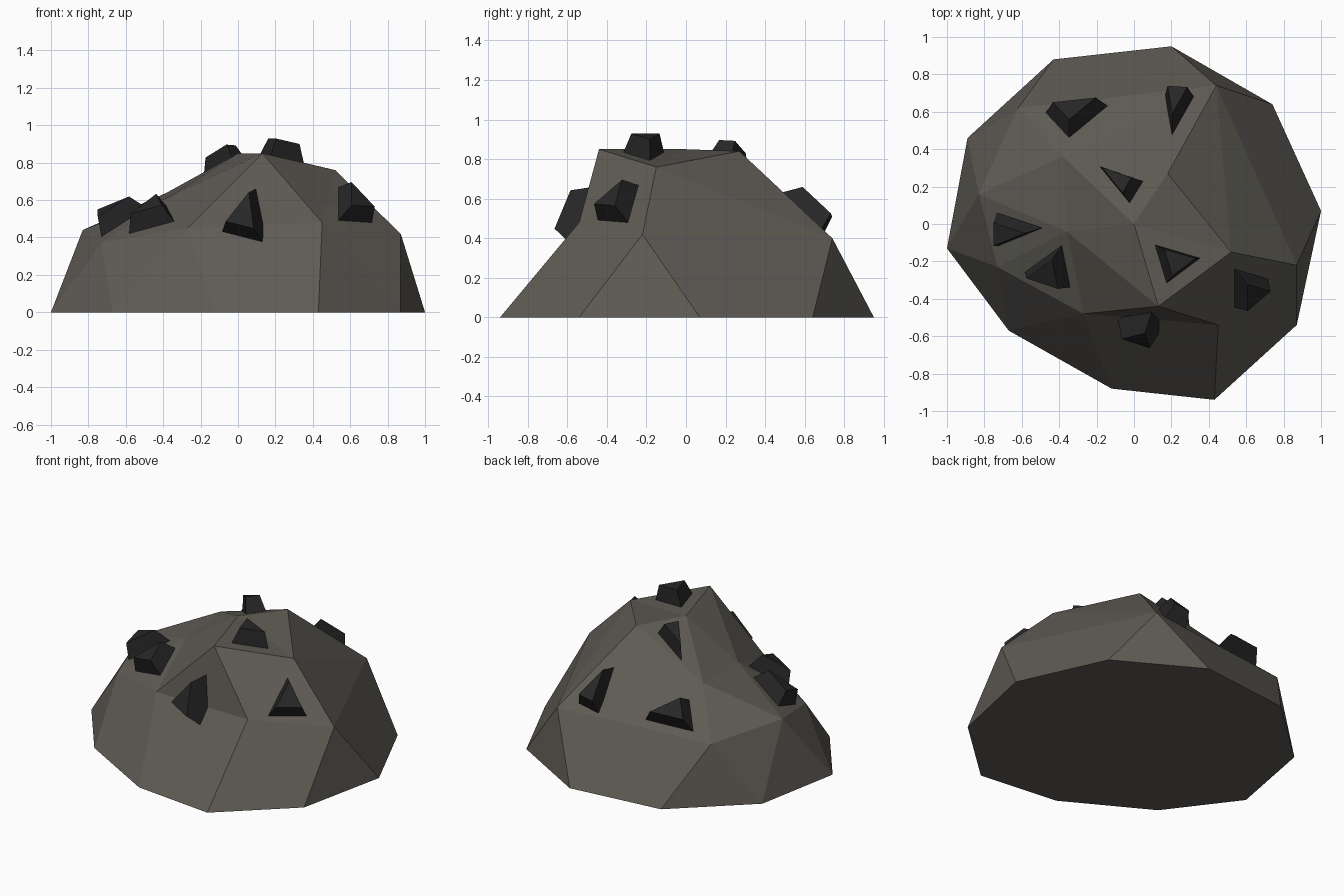
import bpy, bmesh
from mathutils import Vector
from mathutils.bvhtree import BVHTree
from mathutils.geometry import delaunay_2d_cdt

cube = bpy.data.objects.get("Cube")
if cube:
    bpy.data.objects.remove(cube)


def material(name, rgb):
    m = bpy.data.materials.new(name)
    m.use_nodes = True
    m.diffuse_color = (*rgb, 1)
    m.node_tree.nodes["Principled BSDF"].inputs["Base Color"].default_value = (*rgb, 1)
    return m


def add_object(name, bm, mat):
    bmesh.ops.recalc_face_normals(bm, faces=bm.faces)
    mesh = bpy.data.meshes.new(name)
    bm.to_mesh(mesh)
    mesh.materials.append(mat)
    obj = bpy.data.objects.new(name, mesh)
    bpy.context.collection.objects.link(obj)


stone = material("warm grey stone", (0.115, 0.105, 0.09))
coal = material("black coal", (0.02, 0.02, 0.02))

# Mound: ground outline and named peaks, joined as a faceted height surface
outline = [(1, .07), (.87, -.54), (.43, -.94), (-.12, -.88), (-.67, -.57),
           (-1, -.13), (-.89, .46), (-.43, .88), (.2, .95), (.74, .64)]
peaks = {
    "left_shoulder": (.87, -.22, .42),
    "left_crest": (.52, -.15, .76),
    "front_crest": (.13, -.44, .85),
    "front_corner": (.45, -.54, .48),
    "summit": (0, 0, .85),
    "back_crest": (.18, .27, .84),
    "back_corner": (.44, .74, .40),
    "back_shoulder": (-.62, .62, .39),
    "slope": (-.38, .36, .64),
    "right_shoulder": (-.83, .16, .44),
    "right_corner": (-.73, -.23, .37),
    "hollow": (-.36, -.04, .62),
    "front_shoulder": (-.27, -.48, .45),
}
ridges = [
    ("left_crest", "left_shoulder"),
    ("left_crest", "front_crest"),
    ("left_crest", "back_crest"),
    ("back_crest", "back_corner"),
    ("front_crest", "front_corner"),
    ("front_crest", "front_shoulder"),
    ("front_shoulder", "right_corner"),
    ("hollow", "right_corner"),
    ("hollow", "right_shoulder"),
    ("hollow", "front_shoulder"),
    ("hollow", "front_crest"),
    ("hollow", "summit"),
    ("left_shoulder", "back_corner"),
    ("back_corner", "back_shoulder"),
    ("right_shoulder", "back_shoulder"),
    ("right_shoulder", "right_corner"),
    ("front_shoulder", "front_corner"),
]

points = [Vector((x, y, 0)) for x, y in outline] + [Vector(p) for p in peaks.values()]
index = {name: len(outline) + i for i, name in enumerate(peaks)}
edges = [(index[a], index[b]) for a, b in ridges]
faces = delaunay_2d_cdt([p.xy for p in points], edges, [], 0, 1e-5)[2]

bm = bmesh.new()
verts = [bm.verts.new(p) for p in points]
for f in faces:
    bm.faces.new([verts[i] for i in f])
bm.faces.new(verts[:len(outline)])
add_object("rock_mound", bm, stone)
surface = BVHTree.FromBMesh(bm)
bm.free()

# Coal chunks: tapered three-sided lumps seated on the slopes
chunks = {
    "back_right": ((-.49, .60), (-.12, .64), (-.35, .45)),
    "back_left": ((.16, .70), (.33, .69), (.20, .46)),
    "summit": ((-.20, .32), (.06, .23), (-.02, .10)),
    "right": ((-.74, .07), (-.47, -.02), (-.74, -.13)),
    "front_right": ((-.60, -.26), (-.38, -.10), (-.33, -.35)),
    "crest": ((.10, -.10), (.37, -.18), (.17, -.33)),
    "left": ((.53, -.23), (.73, -.29), (.53, -.46)),
    "front": ((-.10, -.52), (.10, -.47), (.14, -.60)),
}
for name, corners in chunks.items():
    base = [surface.ray_cast(Vector((x, y, 2)), Vector((0, 0, -1)))[0] for x, y in corners]
    normal = (base[1] - base[0]).cross(base[2] - base[0]).normalized()
    normal *= 1 if normal.z > 0 else -1
    centre = sum(base, Vector()) / 3
    bm = bmesh.new()
    for p in base:
        bm.verts.new(p - normal * .04)
        bm.verts.new(centre.lerp(p, .62) + normal * .1)
    bmesh.ops.convex_hull(bm, input=bm.verts)
    add_object(name + "_coal_chunk", bm, coal)
    bm.free()
